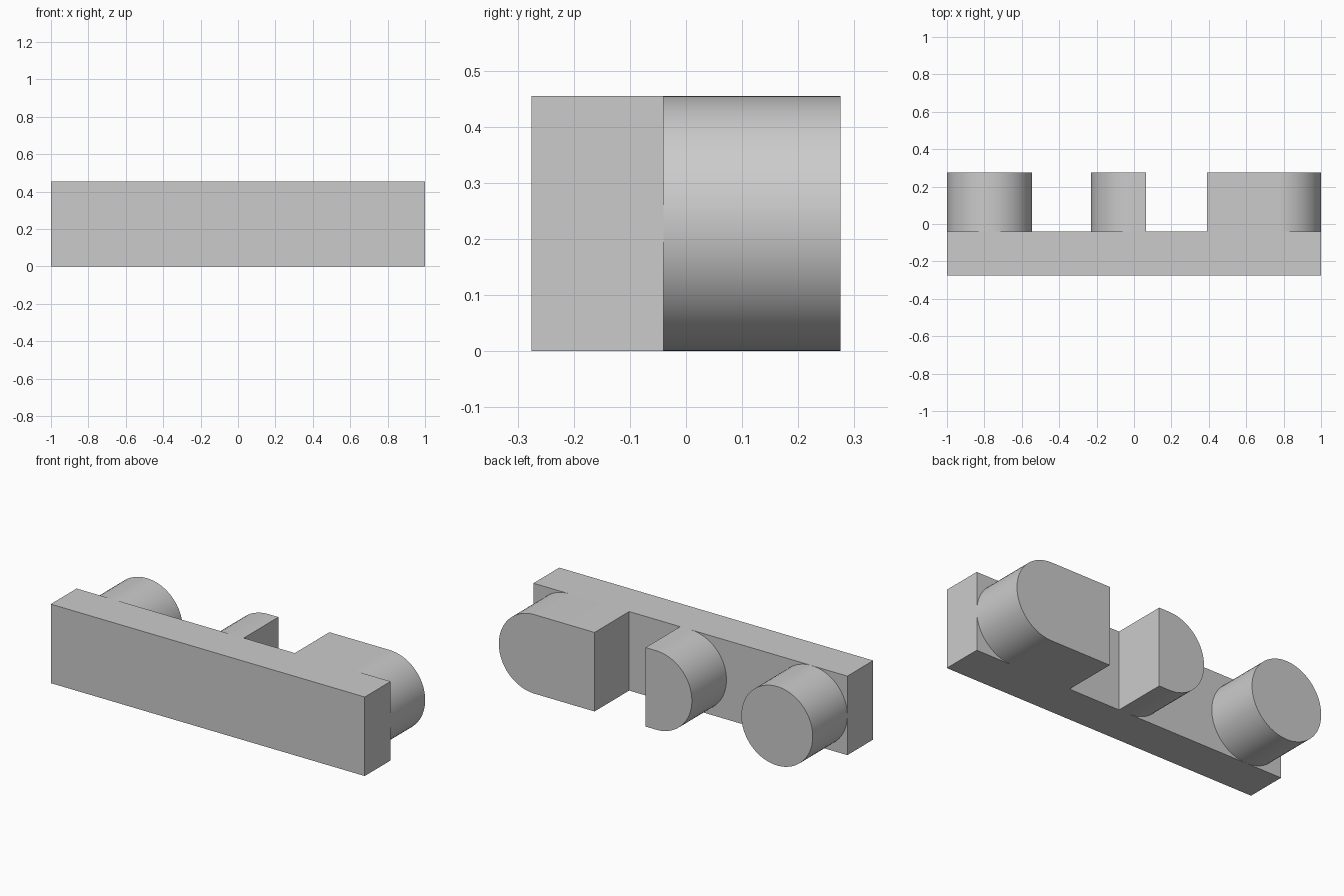
import bpy, bmesh, math

if "Cube" in bpy.data.objects:
    bpy.data.objects.remove(bpy.data.objects["Cube"])

H = 0.455            # overall height
R = H / 2            # radius of the rounded ends
FRONT, SEAM, BACK = -0.275, -0.04, 0.275

grey = bpy.data.materials.new("plain grey")
grey.diffuse_color = (0.6, 0.6, 0.6, 1)
grey.use_nodes = True
grey.node_tree.nodes["Principled BSDF"].inputs["Base Color"].default_value = grey.diffuse_color


def extrude_profile(name, pts, y0, y1):
    """Extrude an x/z outline along y."""
    bm = bmesh.new()
    face = bm.faces.new([bm.verts.new((x, y0, z)) for x, z in pts])
    ext = bmesh.ops.extrude_face_region(bm, geom=[face])
    verts = [g for g in ext["geom"] if isinstance(g, bmesh.types.BMVert)]
    bmesh.ops.translate(bm, verts=verts, vec=(0, y1 - y0, 0))
    bmesh.ops.recalc_face_normals(bm, faces=bm.faces)
    mesh = bpy.data.meshes.new(name)
    bm.to_mesh(mesh)
    bm.free()
    mesh.materials.append(grey)
    ob = bpy.data.objects.new(name, mesh)
    bpy.context.collection.objects.link(ob)
    bpy.ops.object.select_all(action='DESELECT')
    ob.select_set(True)
    bpy.context.view_layer.objects.active = ob
    bpy.ops.object.shade_smooth_by_angle(angle=math.radians(30))
    return ob


def arc(cx, start, end, n):
    """Points on a full-height arc, angles in degrees."""
    angles = [math.radians(start + (end - start) * i / n) for i in range(n + 1)]
    return [(cx + R * math.cos(a), R + R * math.sin(a)) for a in angles]


# long bar along the front
extrude_profile("front_bar", [(-1, 0), (1, 0), (1, H), (-1, H)], FRONT, SEAM)

# round peg, then two pegs with one flat end and one rounded end
extrude_profile("round_peg", arc(-1 + R, 0, 360, 64)[:-1], SEAM, BACK)
extrude_profile("middle_peg", arc(-0.23 + R, 90, 270, 32) + [(0.065, 0), (0.065, H)], SEAM, BACK)
extrude_profile("wide_peg", arc(1 - R, -90, 90, 32) + [(0.39, H), (0.39, 0)], SEAM, BACK)
